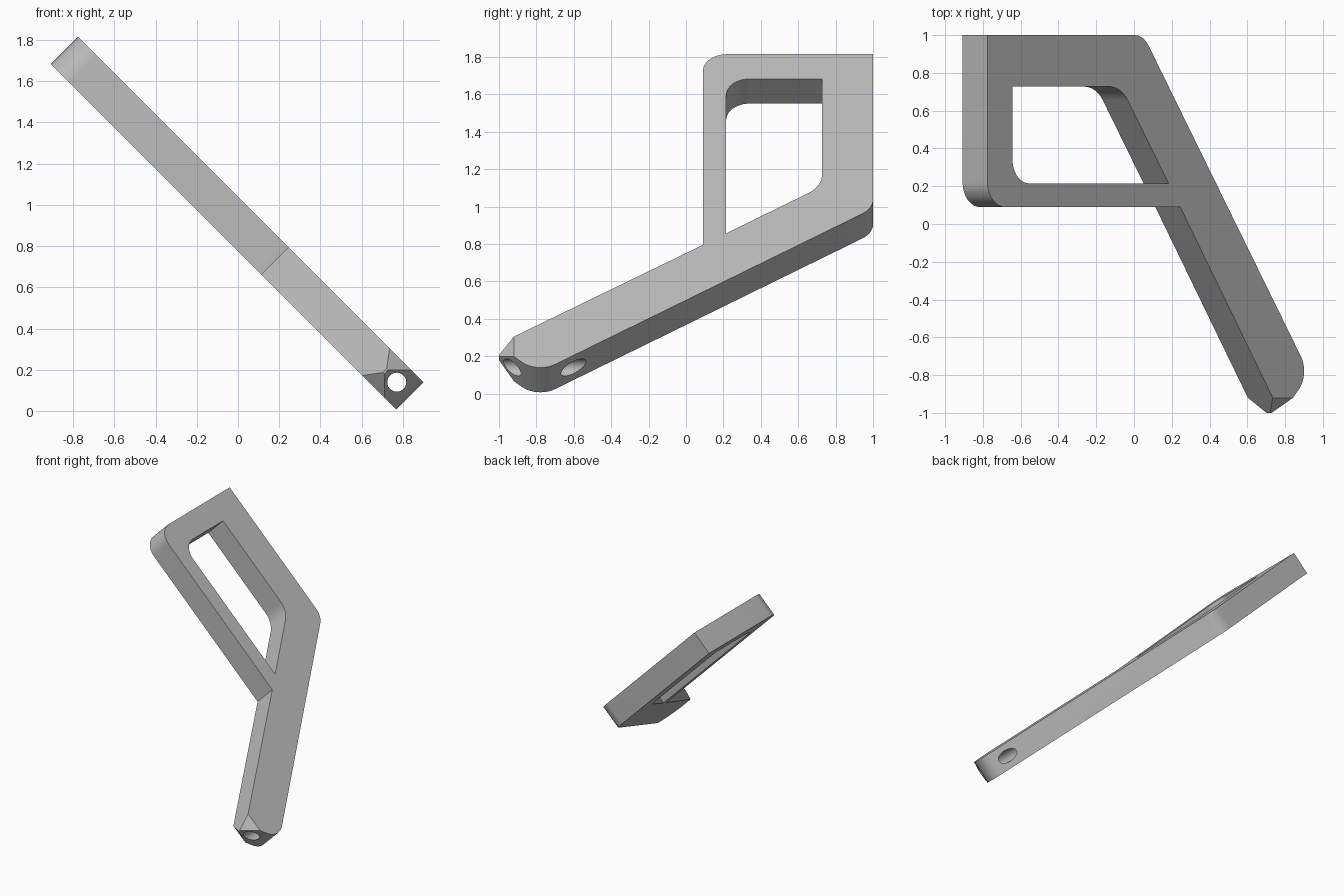
import bpy, bmesh, math
from mathutils import Matrix, Vector

cube = bpy.data.objects.get("Cube")
if cube:
    bpy.data.objects.remove(cube, do_unlink=True)

THICK = 0.187
S = math.sqrt(0.5)
# Local frame: first axis runs down the slope, third is the plate normal
TILT = Matrix(((S, 0, S, 0), (0, 1, 0, 0), (-S, 0, S, 1.04), (0, 0, 0, 1)))

grey = bpy.data.materials.new("plain_grey")
grey.use_nodes = True
colour = (0.5, 0.5, 0.5, 1)
grey.diffuse_color = colour
grey.node_tree.nodes["Principled BSDF"].inputs["Base Color"].default_value = colour


def rounded(corners, steps=12):
    """Turn (x, y, radius) corners into a profile with arcs, stretched onto the slope."""
    pts = [Vector((x / S, y)) for x, y, r in corners]
    out = []
    for i, p in enumerate(pts):
        r = corners[i][2]
        a = (pts[i - 1] - p).normalized()
        b = (pts[(i + 1) % len(pts)] - p).normalized()
        if r == 0:
            out.append(p)
            continue
        half = a.angle(b) / 2
        centre = p + (a + b).normalized() * (r / math.sin(half))
        start = p + a * (r / math.tan(half)) - centre
        end = p + b * (r / math.tan(half)) - centre
        for k in range(steps + 1):
            d = start.slerp(end, k / steps) if hasattr(start, "slerp") else start.lerp(end, k / steps)
            out.append(centre + d.normalized() * r)
    return out


def prism(name, profile, low, high, chamfer_y=None):
    bm = bmesh.new()
    face = bm.faces.new([bm.verts.new((p.x, p.y, low)) for p in profile])
    top = bmesh.ops.extrude_face_region(bm, geom=[face])["geom"]
    verts = [v for v in top if isinstance(v, bmesh.types.BMVert)]
    bmesh.ops.translate(bm, verts=verts, vec=(0, 0, high - low))
    # Bevel both broad faces down to the small tip
    if chamfer_y is not None:
        for z, side in ((high, 1), (low, -1)):
            geom = bm.verts[:] + bm.edges[:] + bm.faces[:]
            cut = bmesh.ops.bisect_plane(bm, geom=geom, plane_co=(0, chamfer_y, z),
                                         plane_no=(0, -1, side), clear_outer=True)
            edges = [e for e in bm.edges if e.is_boundary]
            bmesh.ops.holes_fill(bm, edges=edges)
    bmesh.ops.recalc_face_normals(bm, faces=bm.faces)
    mesh = bpy.data.meshes.new(name)
    bm.to_mesh(mesh)
    bm.free()
    mesh.materials.append(grey)
    obj = bpy.data.objects.new(name, mesh)
    bpy.context.collection.objects.link(obj)
    obj.matrix_world = TILT
    return obj


# Outline of the arm and its looped handle
outline = [(-0.775, 1, 0), (-0.775, 0.09, 0.13), (0.245, 0.09, 0), (0.735, -0.92, 0),
           (0.7775, -1, 0), (0.785, -1, 0), (0.93, -0.795, 0.14), (0.05, 1, 0.13)]
body = prism("handle_arm", rounded(outline), -THICK, 0, chamfer_y=-0.92)

# Grip opening
opening = [(-0.643, 0.727, 0), (-0.643, 0.215, 0.125), (0.183, 0.215, 0), (-0.068, 0.727, 0.17)]
window = prism("grip_opening_cutter", rounded(opening), -0.4, 0.2)

# Pin hole running front to back through the tip
bpy.ops.mesh.primitive_cylinder_add(vertices=40, radius=0.046, depth=0.8,
                                    location=(0.77, -0.8, 0.14), rotation=(math.pi / 2, 0, 0))
pin = bpy.context.object
pin.name = "pin_hole_cutter"
pin.data.materials.append(grey)

bpy.ops.object.select_all(action='DESELECT')
bpy.context.view_layer.objects.active = body
body.select_set(True)
for cutter in (window, pin):
    mod = body.modifiers.new(cutter.name, 'BOOLEAN')
    mod.operation = 'DIFFERENCE'
    mod.solver = 'EXACT'
    mod.object = cutter
    bpy.ops.object.modifier_apply(modifier=mod.name)
    bpy.data.objects.remove(cutter, do_unlink=True)

bpy.ops.object.shade_smooth_by_angle(angle=math.radians(25))
